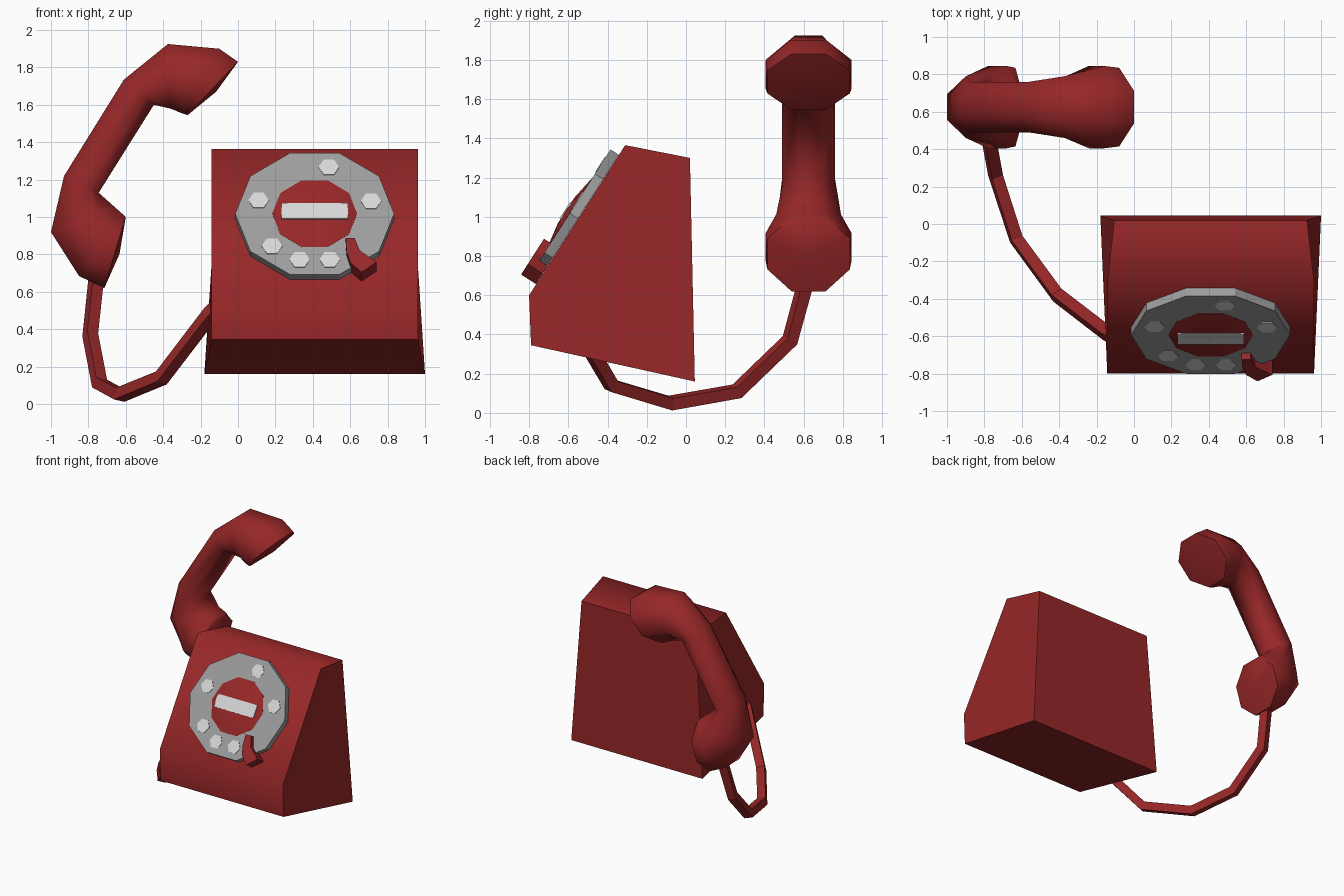
import bpy, bmesh, math
from mathutils import Matrix, Vector

cube = bpy.data.objects.get("Cube")
if cube:
    bpy.data.objects.remove(cube, do_unlink=True)


def material(name, r, g, b):
    m = bpy.data.materials.new(name)
    m.use_nodes = True
    m.diffuse_color = (r, g, b, 1)
    m.node_tree.nodes["Principled BSDF"].inputs["Base Color"].default_value = (r, g, b, 1)
    return m


RED = material("deep_red", 0.31, 0.02, 0.021)
GREY = material("dial_grey", 0.34, 0.34, 0.34)
PALE = material("pale_grey", 0.68, 0.68, 0.68)


def smooth(ob, angle):
    bpy.ops.object.select_all(action="DESELECT")
    ob.select_set(True)
    bpy.context.view_layer.objects.active = ob
    bpy.ops.object.shade_smooth_by_angle(angle=math.radians(angle))


def loft(name, rings, mat, matrix=Matrix(), angle=0, bulge=0):
    """Skin a list of equal-length point rings; bulge pushes out the end caps."""
    bm = bmesh.new()
    loops = [[bm.verts.new(matrix @ Vector(p)) for p in ring] for ring in rings]
    n = len(loops[0])
    for a, b in zip(loops, loops[1:]):
        for i in range(n):
            j = (i + 1) % n
            bm.faces.new((a[i], a[j], b[j], b[i]))
    caps = [bm.faces.new(loops[0][::-1]), bm.faces.new(loops[-1])]
    bmesh.ops.recalc_face_normals(bm, faces=bm.faces)
    if bulge:
        for cap in caps:
            bmesh.ops.poke(bm, faces=[cap], offset=bulge)
    mesh = bpy.data.meshes.new(name)
    bm.to_mesh(mesh)
    bm.free()
    mesh.materials.append(mat)
    ob = bpy.data.objects.new(name, mesh)
    bpy.context.collection.objects.link(ob)
    if angle:
        smooth(ob, angle)
    return ob


# Wedge body: side profile as (y, z, half width)
BODY_X = 0.41
profile = [(0.045, 0.16, 0.59), (0.02, 1.30, 0.515), (-0.31, 1.365, 0.553),
           (-0.80, 0.60, 0.553), (-0.79, 0.345, 0.553)]
loft("body", [[(BODY_X + s * w, y, z) for y, z, w in profile] for s in (-1, 1)],
     RED, angle=72)

# Dial frame: local x across, y up the slope, z out of the slope
up = Vector((0, 0.539, 0.842))
out = Vector((0, -0.842, 0.539))
slope = Matrix((Vector((1, 0, 0)), up, out)).transposed().to_4x4()
slope.translation = (BODY_X, -0.551, 0.991)


def ngon(n, rx, ry, z, cx=0, cy=0):
    return [(cx + rx * math.cos(math.tau * i / n), cy + ry * math.sin(math.tau * i / n), z)
            for i in range(n)]


def slab(pts, low, high):
    return [[(x, y, z) for x, y in pts] for z in (low, high)]


loft("dial", [ngon(10, 0.425, 0.406, 0), ngon(10, 0.425, 0.406, 0.05)], GREY, slope)
loft("dial_hub", [ngon(10, 0.227, 0.222, 0.045), ngon(10, 0.227, 0.222, 0.051),
                  ngon(10, 0.195, 0.08, 0.073)], RED, slope, angle=60)
loft("dial_label", slab([(-0.177, -0.05), (0.177, -0.05), (0.177, 0.05), (-0.177, 0.05)],
                        0.07, 0.079), PALE, slope)

# Finger holes around the dial
for k, deg in enumerate((15, 76, 164, 223, 255, 285)):
    a = math.radians(deg)
    c = (0.312 * math.cos(a), 0.303 * math.sin(a))
    loft(f"finger_hole_{k + 1}", [ngon(6, 0.055, 0.055, z, *c) for z in (0.047, 0.054)],
         PALE, slope)

# Bent finger stop
stop = [(0.166, -0.18), (0.17, -0.264), (0.19, -0.335), (0.25, -0.397),
        (0.33, -0.333), (0.24, -0.257), (0.214, -0.18)]
loft("finger_stop", slab(stop, 0, 0.09), RED, slope)

# Handset: octagonal sections, each (outer x, z), (inner x, z), half depth
HAND_Y = 0.625
sections = [((0.0, 1.83), (-0.27, 1.545), 0.21), ((-0.10, 1.90), (-0.30, 1.555), 0.22),
            ((-0.375, 1.925), (-0.36, 1.58), 0.165), ((-0.61, 1.735), (-0.45, 1.60), 0.135),
            ((-0.93, 1.22), (-0.745, 1.13), 0.135), ((-1.0, 0.92), (-0.655, 1.05), 0.165),
            ((-0.85, 0.685), (-0.61, 1.01), 0.22), ((-0.715, 0.62), (-0.60, 1.0), 0.21)]


def octagon(outer, inner, depth):
    a, b = Vector(outer), Vector(inner)
    mid, half = (a + b) / 2, (a - b) / 2
    ring = []
    for i in range(8):
        t = math.tau * (i + 0.5) / 8
        k = 1 / math.cos(math.pi / 8)
        p = mid + half * k * math.cos(t)
        ring.append((p.x, HAND_Y + depth * k * math.sin(t), p.y))
    return ring


loft("handset", [octagon(*s) for s in sections], RED, angle=55, bulge=0.025)

# Square-section cord from the handset to the body
path = [(-0.755, 0.62, 0.70), (-0.79, 0.53, 0.37), (-0.74, 0.26, 0.11),
        (-0.63, -0.08, 0.05), (-0.41, -0.38, 0.14), (-0.15, -0.58, 0.48), (-0.08, -0.62, 0.55)]
curve = bpy.data.curves.new("cord", "CURVE")
curve.dimensions = "3D"
curve.bevel_depth = 0.045
curve.bevel_resolution = 0
curve.use_fill_caps = True
spline = curve.splines.new("POLY")
spline.points.add(len(path) - 1)
for point, co in zip(spline.points, path):
    point.co = (*co, 1)
curve.materials.append(RED)
cord = bpy.data.objects.new("cord", curve)
bpy.context.collection.objects.link(cord)
bpy.ops.object.select_all(action="DESELECT")
cord.select_set(True)
bpy.context.view_layer.objects.active = cord
bpy.ops.object.convert(target="MESH")
bpy.ops.object.shade_flat()
